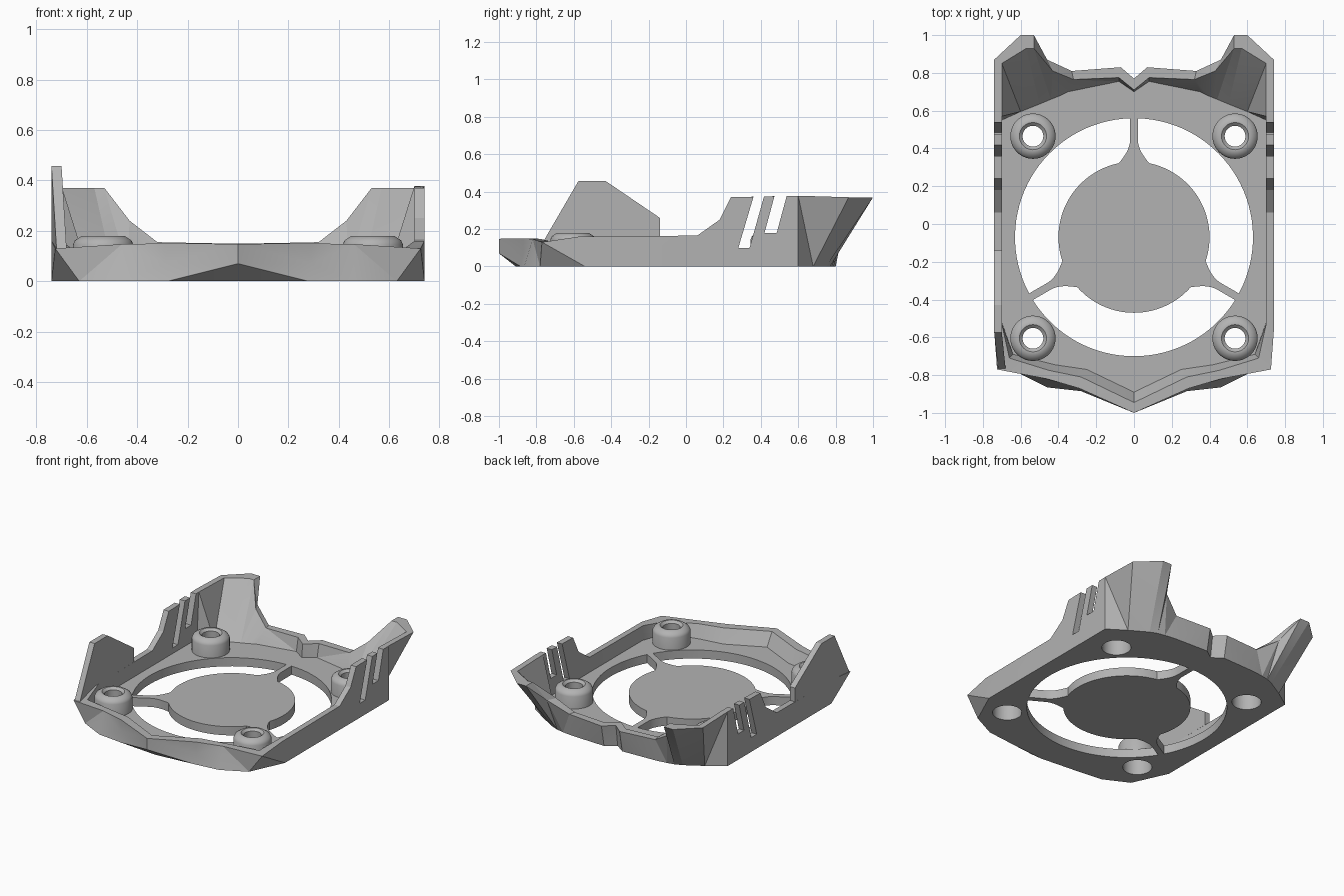
import bpy, bmesh, math
from mathutils import Vector

cube = bpy.data.objects.get("Cube")
if cube:
    bpy.data.objects.remove(cube, do_unlink=True)

grey = bpy.data.materials.new("plain grey")
grey.use_nodes = True
grey.diffuse_color = (.45, .45, .45, 1)
grey.node_tree.nodes["Principled BSDF"].inputs["Base Color"].default_value = grey.diffuse_color

FLOOR = .06
CENTRE_Y = -.07
RING, DISC = .63, .4


def make_object(name, bm):
    bmesh.ops.recalc_face_normals(bm, faces=bm.faces)
    mesh = bpy.data.meshes.new(name)
    bm.to_mesh(mesh)
    bm.free()
    mesh.materials.append(grey)
    obj = bpy.data.objects.new(name, mesh)
    bpy.context.collection.objects.link(obj)
    return obj


def prism(name, outline, shift):
    """Extrude a closed outline of 3D points along a vector."""
    bm = bmesh.new()
    face = bm.faces.new([bm.verts.new(p) for p in outline])
    out = bmesh.ops.extrude_face_region(bm, geom=[face])
    moved = [v for v in out["geom"] if isinstance(v, bmesh.types.BMVert)]
    bmesh.ops.translate(bm, verts=moved, vec=shift)
    return make_object(name, bm)


def cut(obj, cutters):
    for cutter in cutters:
        cutter.hide_render = True
        mod = obj.modifiers.new("cut", 'BOOLEAN')
        mod.operation, mod.solver, mod.object = 'DIFFERENCE', 'EXACT', cutter
    graph = bpy.context.evaluated_depsgraph_get()
    mesh = bpy.data.meshes.new_from_object(obj.evaluated_get(graph))
    obj.modifiers.clear()
    obj.data = mesh
    for cutter in cutters:
        bpy.data.objects.remove(cutter, do_unlink=True)


def smooth(obj, degrees):
    bpy.ops.object.select_all(action='DESELECT')
    obj.select_set(True)
    bpy.context.view_layer.objects.active = obj
    bpy.ops.object.shade_smooth_by_angle(angle=math.radians(degrees))


# Wall sections from nose to rear notch: bottom, outer rim, rim height, inner rim, floor edge
nose = [
    ((0, -.91), (0, -1), .148, (0, -.945), (0, -.89)),
    ((.28, -.885), (.29, -.87), .15, (.28, -.81), (.25, -.77)),
    ((.46, -.865), (.46, -.82), .147, (.45, -.775), (.42, -.745)),
    ((.63, -.78), (.725, -.77), .13, (.66, -.71), (.64, -.69)),
    ((.74, -.54), (.74, -.57), .16, (.7, -.53), (.7, -.52)),
]
side = [((.74, y), (.74, y), z, (.7, y), (.7, y))
        for y, z in ((.06, .165), (.18, .25), (.24, .37))]
wing = [
    ((.74, .6), (.74, .6), .378, (.7, .57), (.7, .55)),
    ((.62, .68), (.74, .87), .37, (.7, .85), (.6, .595)),
    ((.5, .75), (.6, 1), .37, (.57, .93), (.5, .635)),
    ((.45, .77), (.53, 1), .37, (.53, .93), (.44, .66)),
    ((.4, .78), (.46, .87), .24, (.43, .81), (.39, .68)),
    ((.33, .79), (.33, .81), .155, (.32, .765), (.35, .7)),
    ((.07, .8), (.07, .83), .15, (.08, .775), (.08, .755)),
    ((0, .75), (0, .77), .15, (0, .71), (0, .7)),
]

rings = [[], [], [], [], []]
for i, (bottom, outer, top, inner, floor) in enumerate(nose + side + wing):
    low = Vector((*bottom, 0))
    undercut = Vector((*outer, .07)) if i < 2 else low   # raised chin under the nose
    section = (low, undercut, Vector((*outer, top)), Vector((*inner, top)), Vector((*floor, FLOOR)))
    for ring, point in zip(rings, section):
        ring.append(point)

bm = bmesh.new()
loops = []
for ring in rings:
    mirrored = [Vector((-p.x, p.y, p.z)) for p in reversed(ring[1:-1])]
    loops.append([bm.verts.new(p) for p in ring + mirrored])
count = len(loops[0])
for a, b in zip(loops, loops[1:]):
    for i in range(count):
        j = (i + 1) % count
        bm.faces.new((a[i], a[j], b[j], b[i]))
bm.faces.new(loops[0])
bm.faces.new(loops[-1])
bmesh.ops.remove_doubles(bm, verts=bm.verts, dist=.0005)
bmesh.ops.triangulate(bm, faces=bm.faces)
body = make_object("shroud_body", bm)

# Three vent openings that leave the centre disc and its flared spokes
def spoke_half_width(r):
    return .02 + .06 * max(0, (.52 - r) / (.52 - DISC)) ** 2


cutters = []
steps = 32
radii = [RING] + [.53 - (.53 - DISC) * k / 8 for k in range(9)]
for n in range(3):
    start = math.radians(90 + 120 * n)
    end = start + math.radians(120)
    polar = [(r, start + math.asin(spoke_half_width(r) / r)) for r in radii]
    inset = polar[-1][1] - start
    polar += [(DISC, start + inset + (end - start - 2 * inset) * k / steps) for k in range(1, steps)]
    polar += [(r, end - math.asin(spoke_half_width(r) / r)) for r in reversed(radii)]
    gap = polar[0][1] - start
    polar += [(RING, end - gap - (end - start - 2 * gap) * k / steps) for k in range(1, steps)]
    outline = [(r * math.cos(a), CENTRE_Y + r * math.sin(a), -.1) for r, a in polar]
    cutters.append(prism("vent_cutter", outline, (0, 0, .2)))

# Slanted slots in both side walls
slots = [[(.28, .1), (.34, .1), (.43, .42), (.375, .42)],
         [(.42, .18), (.485, .18), (.55, .42), (.485, .42)]]
for s in (-1, 1):
    for slot in slots:
        cutters.append(prism("slot_cutter", [(s * .67, y, z) for y, z in slot], (s * .15, 0, 0)))

# Screw bosses, counterbored from below
BORE = .092
boss_profile = [(BORE, .002), (.12, .002), (.12, .145), (.112, .162), (.085, .18),
                (.072, .18), (.055, .165), (.055, .12), (BORE, .12)]
segments = 40
for depth, y in (("front", -.605), ("rear", .465)):
    for label, x in (("left", .535), ("right", -.535)):
        bm = bmesh.new()
        columns = []
        for k in range(segments):
            a = math.tau * k / segments
            columns.append([bm.verts.new((x + r * math.cos(a), y + r * math.sin(a), z))
                            for r, z in boss_profile])
        for k in range(segments):
            a, b = columns[k], columns[(k + 1) % segments]
            for i in range(len(a)):
                j = (i + 1) % len(a)
                bm.faces.new((a[i], b[i], b[j], a[j]))
        smooth(make_object(f"{depth}_{label}_boss", bm), 35)
        circle = [(x + BORE * math.cos(math.tau * k / segments),
                   y + BORE * math.sin(math.tau * k / segments), -.1) for k in range(segments)]
        cutters.append(prism("screw_cutter", circle, (0, 0, .2)))

cut(body, cutters)
smooth(body, 20)

# Tall fin on one side only
fin_profile = [(-.765, .13), (-.575, .457), (-.43, .457), (-.14, .26), (-.14, .164), (-.57, .159)]
fin = prism("right_fin", [(-.74, y, z) for y, z in fin_profile], (.04, 0, 0))
for v in fin.data.vertices:
    if v.co.y < -.7:
        v.co.x += .02
